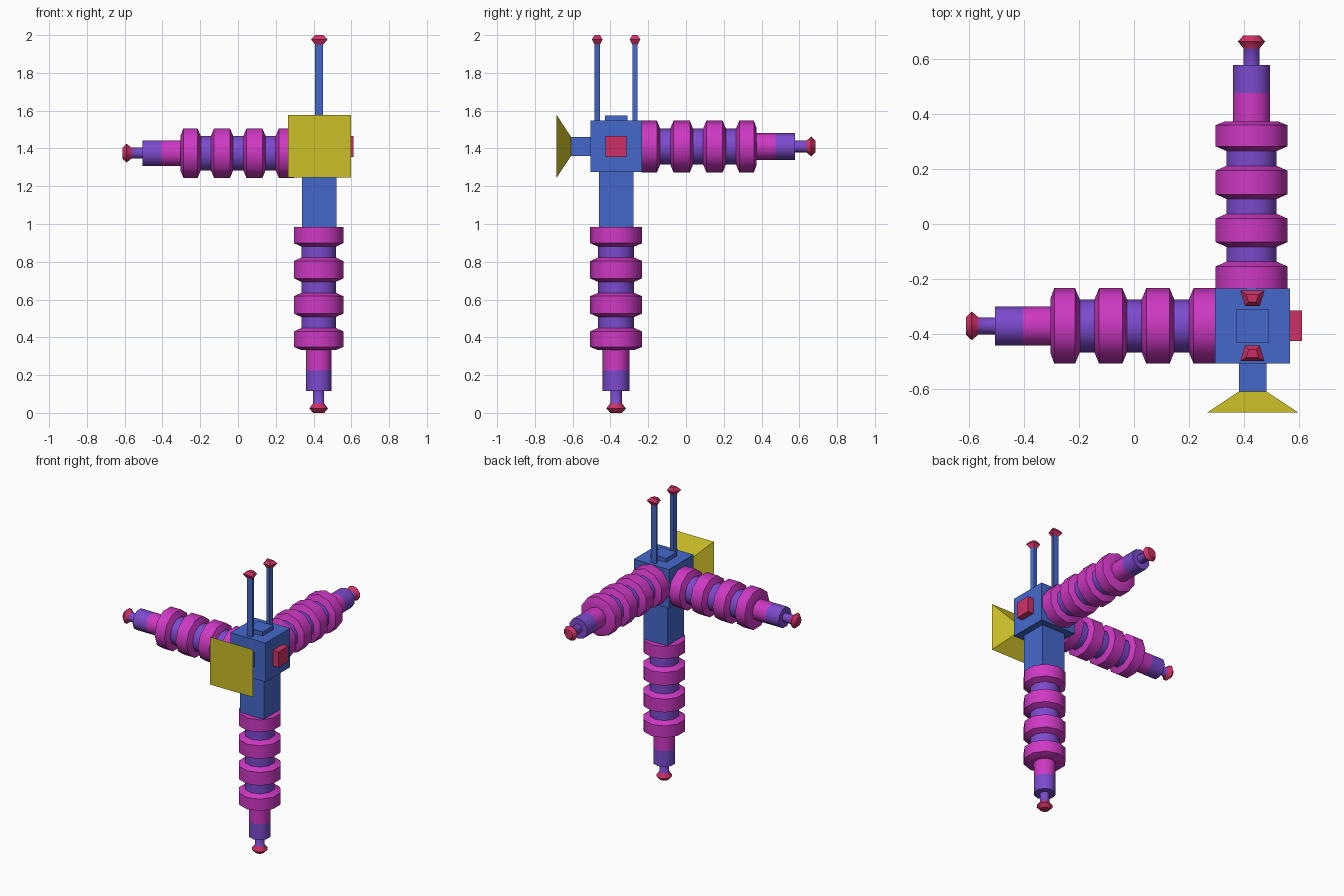
import bpy
import math
from mathutils import Vector

if "Cube" in bpy.data.objects:
    bpy.data.objects.remove(bpy.data.objects["Cube"])


def mat(name, rgb):
    m = bpy.data.materials.new(name)
    m.diffuse_color = (*rgb, 1)
    m.use_nodes = True
    m.node_tree.nodes["Principled BSDF"].inputs["Base Color"].default_value = m.diffuse_color
    return m


PINK = mat("pink", (0.62, 0.04, 0.55))
PURPLE = mat("purple", (0.20, 0.07, 0.62))
BLUE = mat("blue", (0.06, 0.14, 0.60))
RED = mat("red", (0.62, 0.03, 0.13))
YELLOW = mat("yellow", (0.60, 0.52, 0.02))


def loft(name, rings, mats, smooth=0):
    """Skin equal-length vertex rings; mats holds one material per band."""
    n = len(rings[0])
    verts = [v for r in rings for v in r]
    faces, ids = [], []
    slots = list(dict.fromkeys(mats))
    for i, m in enumerate(mats):
        for k in range(n):
            a, b = i * n + k, i * n + (k + 1) % n
            faces.append((a, b, b + n, a + n))
            ids.append(slots.index(m))
    faces.append(tuple(reversed(range(n))))
    faces.append(tuple(range(len(verts) - n, len(verts))))
    ids += [slots.index(mats[0]), slots.index(mats[-1])]
    me = bpy.data.meshes.new(name)
    me.from_pydata(verts, [], faces)
    for m in slots:
        me.materials.append(m)
    me.polygons.foreach_set("material_index", ids)
    ob = bpy.data.objects.new(name, me)
    bpy.context.collection.objects.link(ob)
    if smooth:
        me.shade_smooth()
        me.set_sharp_from_angle(angle=math.radians(smooth))
    return ob


def stack(name, section, levels, m, centre):
    """Scaled copies of an xy section stacked along z."""
    rings = [[Vector((x * s, y * s, z)) + Vector(centre) for x, y in section]
             for z, s in levels]
    return loft(name, rings, [m] * (len(levels) - 1))


SQUARE = [(-1, -1), (1, -1), (1, 1), (-1, 1)]


def box(name, x, y, z, m):
    rings = [[Vector((x[a > 0], y[b > 0], h)) for a, b in SQUARE] for h in z]
    return loft(name, rings, [m])


# Ringed arm profile, measured from the tip: (distance, radius, band material)
profile = [(0, .031, RED), (.022, .052, RED), (.047, .031, PURPLE),
           (.107, .031, PURPLE), (.107, .071, PURPLE), (.21, .071, PINK),
           (.312, .071, PINK), (.312, .100, PINK), (.326, .137, PINK),
           (.403, .137, PINK), (.420, .096, PURPLE)]
for start in (.474, .648):
    profile += [(start, .096, PINK), (start + .017, .137, PINK),
                (start + .103, .137, PINK), (start + .12, .096, PURPLE)]
profile += [(.822, .096, PINK), (.839, .137, PINK), (.92, .137, PINK)]


def arm(name, tip, axis, up, length):
    tip, d, u = Vector(tip), Vector(axis), Vector(up)
    w = d.cross(u)
    rings = []
    for t, r, _ in profile:
        c = tip + d * t * length / .92
        rings.append([c + r * (u * math.cos(a) + w * math.sin(a))
                      for a in (k * math.tau / 10 for k in range(10))])
    loft(name, rings, [p[2] for p in profile[:-1]], 40)


arm("lower_arm", (.427, -.37, 0), (0, 0, 1), (0, 1, 0), .985)
arm("left_arm", (-.611, -.37, 1.375), (1, 0, 0), (0, 1, 0), .907)
arm("back_arm", (.427, .685, 1.41), (0, -1, 0), (0, 0, 1), .92)

# Central hub, neck and hatches
X, Y, Z = .431, -.37, 1.411
box("hub", (X - .136, X + .136), (Y - .136, Y + .136), (Z - .136, Z + .136), BLUE)
box("neck", (X - .091, X + .091), (Y - .091, Y + .091), (.985, Z - .136), BLUE)
box("top_hatch", (X - .06, X + .06), (Y - .06, Y + .06), (Z + .136, 1.575), BLUE)
box("side_hatch", (X + .136, .611), (Y - .055, Y + .055), (Z - .055, Z + .055), RED)

# Front dish on its stem
box("dish_stem", (X - .05, X + .05), (-.61, Y - .136), (Z - .05, Z + .05), BLUE)
rings = [[Vector((X + a * s, y, Z + b * s)) for a, b in SQUARE]
         for y, s in ((-.608, .05), (-.685, .166))]
loft("dish", rings, [YELLOW])

# Pair of antennas with knobs, mirrored front to back
for name, side in (("front", -1), ("back", 1)):
    sec = [(-.044, .028), (-.027, -.028), (.027, -.028), (.044, .028)]
    if side < 0:
        sec = [(x, -y) for x, y in reversed(sec)]
    c = (.430, Y + side * .1, 0)
    stack(name + "_antenna", sec, [(Z + .13, .48), (1.955, .48)], BLUE, c)
    stack(name + "_antenna_knob", sec,
          [(1.95, .5), (1.978, 1), (2.0, .5)], RED, c)
